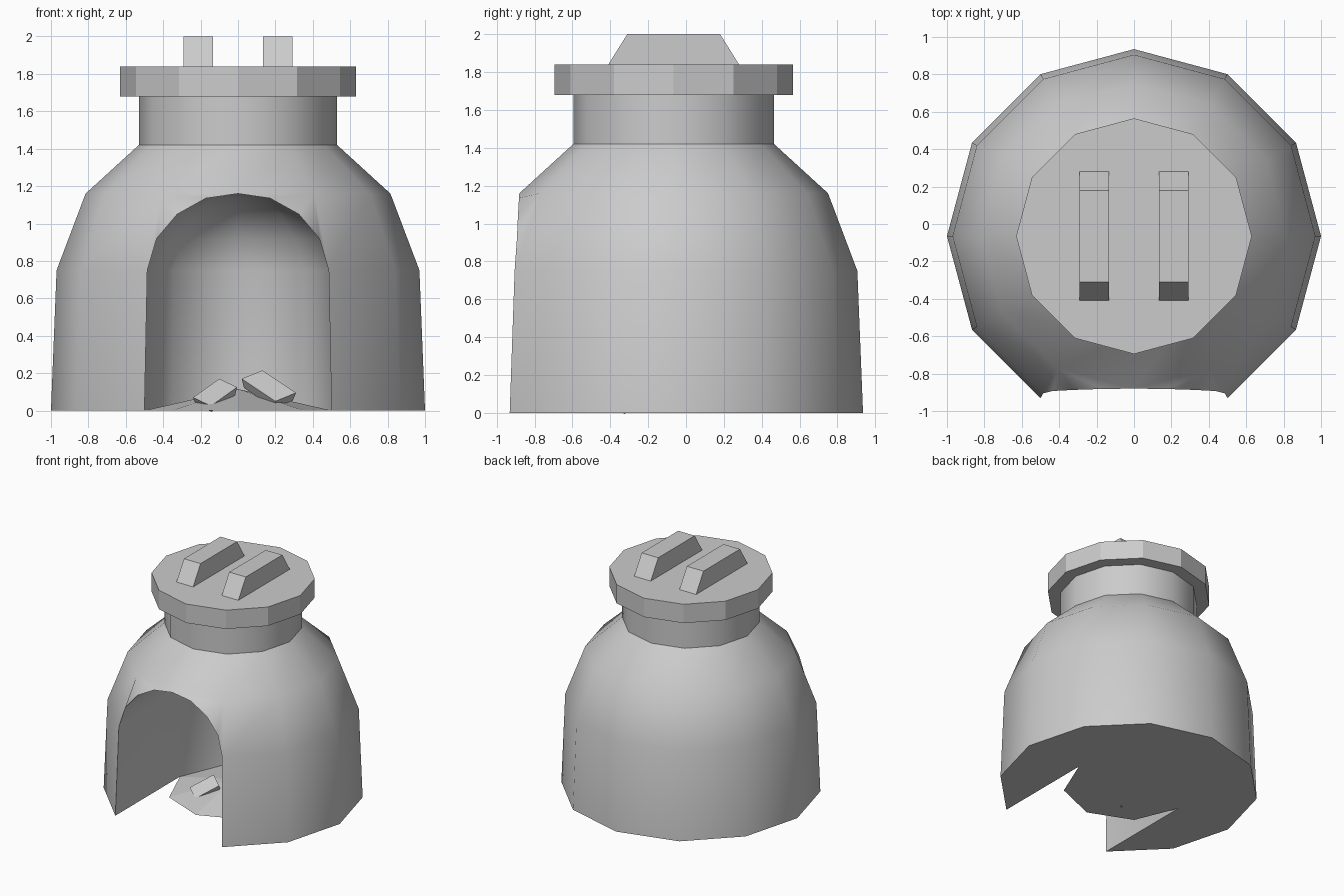
import bpy, bmesh
from math import sin, cos, pi, radians
from mathutils import Vector

if "Cube" in bpy.data.objects:
    bpy.data.objects.remove(bpy.data.objects["Cube"])

CY = -0.065  # shared axis of the round parts


def finish(name, bm, smooth=0):
    bmesh.ops.remove_doubles(bm, verts=bm.verts, dist=1e-4)
    bmesh.ops.dissolve_degenerate(bm, edges=bm.edges, dist=1e-5)
    bmesh.ops.recalc_face_normals(bm, faces=bm.faces)
    me = bpy.data.meshes.new(name)
    bm.to_mesh(me)
    bm.free()
    ob = bpy.data.objects.new(name, me)
    ob.location.y = CY
    bpy.context.collection.objects.link(ob)
    if smooth:
        bpy.ops.object.select_all(action='DESELECT')
        bpy.context.view_layer.objects.active = ob
        ob.select_set(True)
        bpy.ops.object.shade_smooth_by_angle(angle=radians(smooth))
    return ob


def prism(name, bottom, top):
    """Closed solid between two matching loops."""
    bm = bmesh.new()
    lo, hi = ([bm.verts.new(p) for p in loop] for loop in (bottom, top))
    n = len(lo)
    bm.faces.new(lo[::-1])
    bm.faces.new(hi)
    for i in range(n):
        j = (i + 1) % n
        bm.faces.new((lo[i], lo[j], hi[j], hi[i]))
    return finish(name, bm)


def ring(r, z, n=12):
    return [Vector((r * sin(2 * pi * k / n), -r * cos(2 * pi * k / n), z)) for k in range(n)]


# Oven body: 12-sided dome with neck, arched front opening and rounded inner chamber
bm = bmesh.new()
rings = [[bm.verts.new(p) for p in ring(r, z)]
         for r, z in ((1, 0), (.97, .75), (.815, 1.16), (.53, 1.42), (.53, 1.68))]
for i in range(4):
    for k in range(12):
        if i < 2 and k in (0, 11):
            continue
        m = (k + 1) % 12
        bm.faces.new((rings[i][k], rings[i][m], rings[i + 1][m], rings[i + 1][k]))
bm.faces.new(rings[4])
for i in (0, 1):
    bm.verts.remove(rings[i][0])

# Arch edge, mirrored, with a fan of faces up to the shoulder on each side
arch = [(.435, -.828, .92), (.325, -.822, 1.05), (.172, -.817, 1.135)]
sides = []
for s, k in ((1, 1), (-1, 11)):
    edge = [rings[1][k]] + [bm.verts.new((s * x, y, z)) for x, y, z in arch] + [rings[2][0]]
    for a, b in zip(edge, edge[1:]):
        bm.faces.new((rings[2][k], a, b))
    sides.append([rings[0][k]] + edge)

# Chamber: straight passage ending in a half-octagon domed back
rows = []
for right, left in zip(*sides):
    r, z = right.co.x, right.co.z
    back = [bm.verts.new((r * cos(pi * a / 4), r * sin(pi * a / 4), z)) for a in range(5)]
    rows.append([right] + back + [left])
for lo, hi in zip(rows, rows[1:]):
    for i in range(6):
        quad = (lo[i], lo[i + 1], hi[i + 1], hi[i])
        bm.faces.new(list(dict.fromkeys(quad)))
bm.faces.new(rings[0][1:] + rows[0][1:-1][::-1])
finish("oven_body", bm, 46)

# Lid slab and its two tapered bars
prism("lid", ring(.63, 1.68), ring(.63, 1.84))
for name, x in (("left_lid_bar", -.2125), ("right_lid_bar", .2125)):
    loops = [[(x + sx * .078, sy * h, z) for sx, sy in ((-1, -1), (1, -1), (1, 1), (-1, 1))]
             for h, z in ((.345, 1.84), (.245, 2.0))]
    prism(name, *loops)

# Ash mound: shallow eight-sided cone
bm = bmesh.new()
base = [bm.verts.new(p) for p in ring(.5, 0, 8)]
tip = bm.verts.new((0, 0, .115))
bm.faces.new(base[::-1])
for i in range(8):
    bm.faces.new((base[i], base[(i + 1) % 8], tip))
finish("ash_mound", bm)


# Two fire logs, each set by a top corner, length and width directions
def log(name, corner, length, width, thick):
    c, a, b = Vector(corner), Vector(length), Vector(width)
    top = [c, c + a, c + a + b, c + b]
    n = a.cross(b).normalized()
    n = n if n.z > 0 else -n
    mid = c + (a + b) / 2
    prism(name, [mid + (p - mid) * .9 - n * thick for p in top], top)


log("left_log", (-.24, -.24, .07), (.14, .12, .10), (.095, -.06, -.045), .05)
log("right_log", (.02, -.12, .17), (.18, -.13, -.12), (.11, .06, .045), .06)
